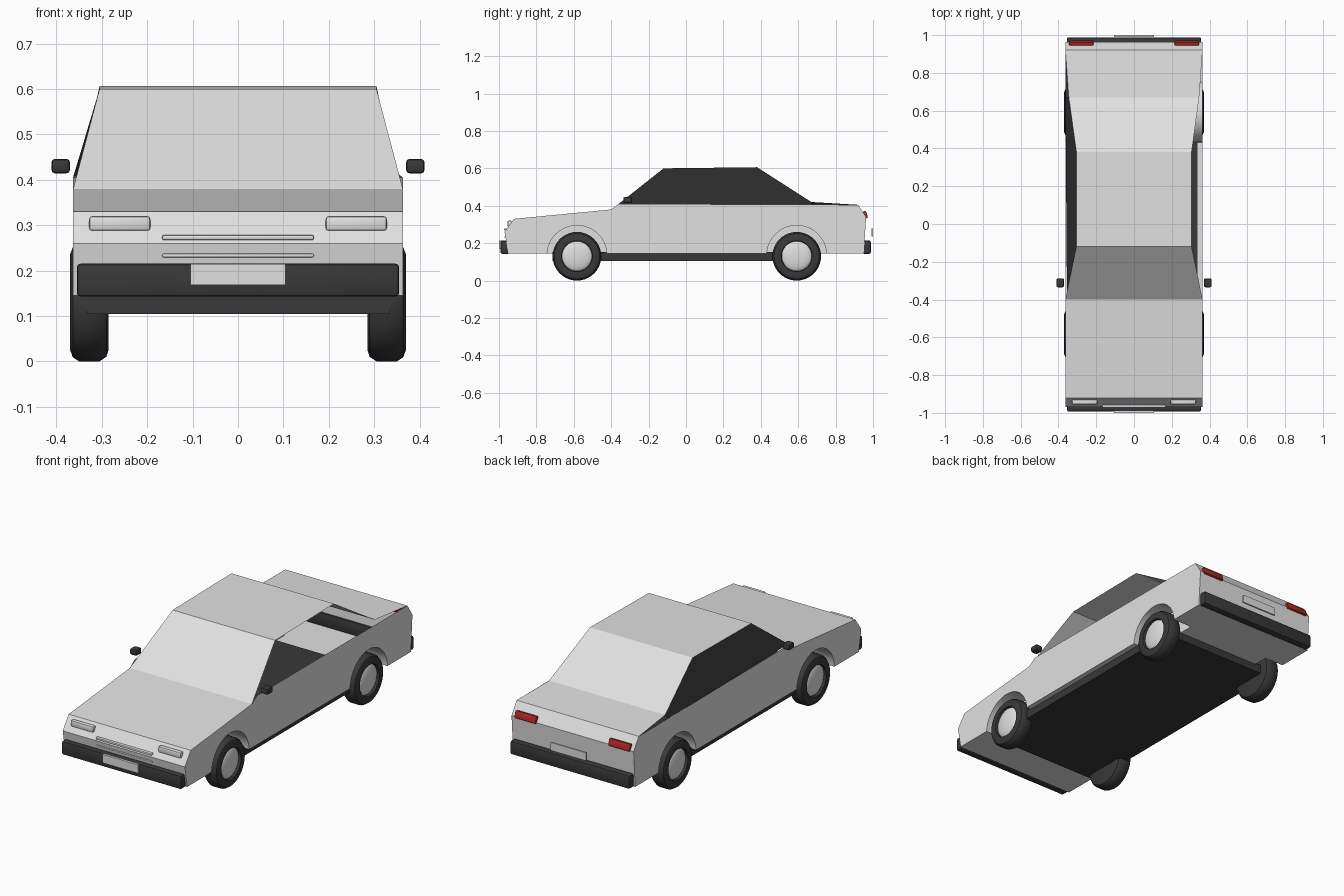
import bpy, bmesh, math
from mathutils import Matrix, Vector

if "Cube" in bpy.data.objects:
    bpy.data.objects.remove(bpy.data.objects["Cube"])


def material(name, rgb):
    m = bpy.data.materials.new(name)
    m.use_nodes = True
    m.diffuse_color = (*rgb, 1)
    m.node_tree.nodes["Principled BSDF"].inputs["Base Color"].default_value = (*rgb, 1)
    return m


PAINT = material("light grey paint", (0.75, 0.75, 0.75))
DARK = material("dark rubber and glass", (0.04, 0.04, 0.04))
RED = material("red lens", (0.42, 0.02, 0.02))


def add(name, bm, mat, smooth=False):
    me = bpy.data.meshes.new(name)
    bm.to_mesh(me)
    bm.free()
    me.materials.append(mat)
    ob = bpy.data.objects.new(name, me)
    bpy.context.collection.objects.link(ob)
    if smooth:
        smooth_shade(ob)
    return ob


def smooth_shade(ob):
    bpy.ops.object.select_all(action='DESELECT')
    ob.select_set(True)
    bpy.context.view_layer.objects.active = ob
    bpy.ops.object.shade_smooth_by_angle(angle=math.radians(35))


def box(name, x, y, z, mat, bevel=0, tilt=0):
    """Box from (min, max) ranges, optionally bevelled and tilted about x."""
    bm = bmesh.new()
    bmesh.ops.create_cube(bm, size=1)
    bmesh.ops.scale(bm, vec=(x[1] - x[0], y[1] - y[0], z[1] - z[0]), verts=bm.verts)
    if bevel:
        bmesh.ops.bevel(bm, geom=bm.edges[:], offset=bevel, segments=2,
                        profile=0.5, affect='EDGES')
    bmesh.ops.rotate(bm, matrix=Matrix.Rotation(tilt, 3, 'X'), verts=bm.verts)
    bmesh.ops.translate(bm, vec=(sum(x) / 2, sum(y) / 2, sum(z) / 2), verts=bm.verts)
    return add(name, bm, mat, bool(bevel))


def lathe_x(name, profile, centre, side, mat, steps=40):
    """Spin (x, radius) points about the x axis."""
    bm = bmesh.new()
    vs = [bm.verts.new((side * x, 0, r)) for x, r in profile]
    es = [bm.edges.new(p) for p in zip(vs, vs[1:])]
    bmesh.ops.spin(bm, geom=vs + es, cent=(0, 0, 0), axis=(1, 0, 0),
                   angle=math.tau, steps=steps)
    bmesh.ops.remove_doubles(bm, verts=bm.verts, dist=1e-5)
    bmesh.ops.recalc_face_normals(bm, faces=bm.faces)
    bmesh.ops.translate(bm, vec=centre, verts=bm.verts)
    return add(name, bm, mat, True)


SIDES = (("left", 1), ("right", -1))
AXLES = (("front", -0.583), ("rear", 0.592))
HALF = 0.363

# Lower body: side profile extruded across the width
profile = [(-0.95, 0.145), (-0.97, 0.26), (-0.92, 0.33), (-0.40, 0.38), (-0.36, 0.41),
           (0.92, 0.405), (0.963, 0.34), (0.95, 0.145)]
bm = bmesh.new()
face = bm.faces.new([bm.verts.new((-HALF, y, z)) for y, z in profile])
ext = bmesh.ops.extrude_face_region(bm, geom=[face])
bmesh.ops.translate(bm, vec=(2 * HALF, 0, 0),
                    verts=[g for g in ext["geom"] if isinstance(g, bmesh.types.BMVert)])
bmesh.ops.recalc_face_normals(bm, faces=bm.faces)
body = add("lower_body", bm, PAINT)

# Wheel wells cut into the body
cutters = []
for s_name, s in SIDES:
    for a_name, y in AXLES:
        c = lathe_x("well_cutter", [(0.25, 0), (0.25, 0.16), (0.5, 0.16), (0.5, 0)],
                    (0, y, 0.135), s, PAINT)
        c.hide_render = True
        mod = body.modifiers.new("well", 'BOOLEAN')
        mod.operation = 'DIFFERENCE'
        mod.solver = 'EXACT'
        mod.object = c
        cutters.append(c)
graph = bpy.context.evaluated_depsgraph_get()
cut = bpy.data.meshes.new_from_object(body.evaluated_get(graph))
body.modifiers.clear()
for c in cutters:
    bpy.data.objects.remove(c)

# Open the top of the body under the cabin
bm = bmesh.new()
bm.from_mesh(cut)
bm.normal_update()
opening = [f for f in bm.faces if f.normal.z > 0.5 and f.calc_center_median().z > 0.38]
bmesh.ops.delete(bm, geom=opening, context='FACES')
bm.to_mesh(cut)
bm.free()
cut.materials.clear()
cut.materials.append(PAINT)
body.data = cut
smooth_shade(body)

# Windscreen, roof, rear screen and boot lid as one folded strip: (half width, y, z)
strip = [(HALF, -0.40, 0.38), (0.305, -0.12, 0.60), (0.305, 0.38, 0.606),
         (0.345, 0.67, 0.42), (HALF, 0.92, 0.405)]
bm = bmesh.new()
rows = [[bm.verts.new((s * x, y, z)) for s in (-1, 1)] for x, y, z in strip]
for a, b in zip(rows, rows[1:]):
    bm.faces.new((a[0], a[1], b[1], b[0]))
add("roof_and_screens", bm, PAINT)

# Side glass on the right; the left side window is open
bm = bmesh.new()
top = [Vector((-x, y, z)) for x, y, z in strip]
foot = Vector((-0.355, -0.36, 0.41))
heel = Vector((-HALF, 0.67, 0.406))
v = [bm.verts.new(p) for p in (foot, *top[1:], heel)]
bm.faces.new((v[0], v[1], v[2], v[3], v[5]))
bm.faces.new((v[5], v[3], v[4]))
add("right_side_glass", bm, DARK)

# Chassis floor
box("chassis_floor", (-0.335, 0.335), (-0.715, 0.67), (0.104, 0.152), DARK)

# Bumpers and number plates
box("front_bumper", (-0.355, 0.355), (-0.992, -0.945), (0.143, 0.215), DARK, 0.008)
box("rear_bumper", (-0.355, 0.355), (0.945, 0.988), (0.143, 0.215), DARK, 0.008)
box("front_plate", (-0.105, 0.105), (-1.0, -0.991), (0.168, 0.214), PAINT)
box("rear_plate", (-0.105, 0.105), (0.991, 1.0), (0.235, 0.278), PAINT)

# Grille bars
box("upper_grille_bar", (-0.167, 0.167), (-0.972, -0.95), (0.267, 0.278), PAINT, 0.004)
box("lower_grille_bar", (-0.167, 0.167), (-0.97, -0.95), (0.229, 0.237), PAINT, 0.003)

for s_name, s in SIDES:
    def span(a, b):
        return tuple(sorted((s * a, s * b)))

    # Lamps and mirror
    box(s_name + "_headlight", span(0.193, 0.328), (-0.955, -0.93), (0.287, 0.32),
        PAINT, 0.007)
    box(s_name + "_tail_light", span(0.215, 0.343), (0.946, 0.968), (0.332, 0.371),
        RED, 0.006, 0.3)
    box(s_name + "_mirror", span(0.37, 0.411), (-0.335, -0.288), (0.414, 0.446),
        DARK, 0.008)

    # Wheels: tyre ring with rounded shoulders, domed hub cap
    for a_name, y in AXLES:
        label = a_name + "_" + s_name
        lathe_x(label + "_tyre",
                [(0.285, 0), (0.285, 0.105), (0.29, 0.12), (0.305, 0.13), (0.35, 0.13),
                 (0.364, 0.121), (0.37, 0.105), (0.368, 0.083), (0.355, 0.08)],
                (0, y, 0.13), s, DARK)
        dome = [(0.35 + 0.02 * math.cos(t), 0.083 * math.sin(t))
                for t in (i * math.pi / 12 for i in range(7))]
        lathe_x(label + "_hub_cap", dome, (0, y, 0.132), s, PAINT)
